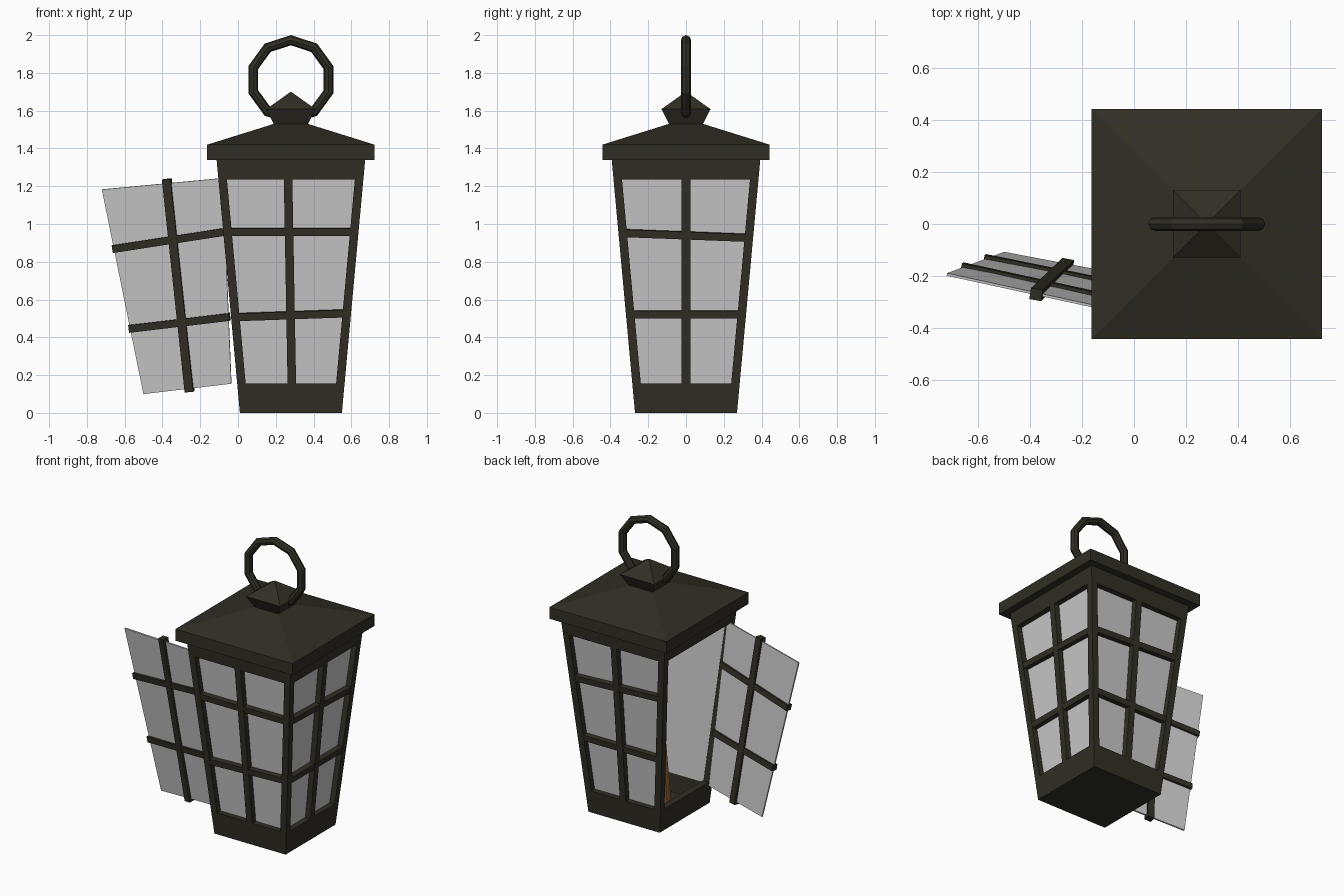
import bpy, bmesh, math
from mathutils import Vector, Matrix

if "Cube" in bpy.data.objects:
    bpy.data.objects.remove(bpy.data.objects["Cube"])

CX = 0.28                       # lantern axis


def material(name, rgb):
    m = bpy.data.materials.new(name)
    m.diffuse_color = (*rgb, 1)
    m.use_nodes = True
    m.node_tree.nodes["Principled BSDF"].inputs["Base Color"].default_value = m.diffuse_color
    return m


IRON = material("dark_iron", (0.030, 0.028, 0.018))
GLASS = material("pale_glass", (0.58, 0.58, 0.58))
WAX = material("amber_candle", (0.40, 0.155, 0.04))


def finish(name, bm, mat):
    bmesh.ops.recalc_face_normals(bm, faces=bm.faces)
    me = bpy.data.meshes.new(name)
    bm.to_mesh(me)
    bm.free()
    me.materials.append(mat)
    ob = bpy.data.objects.new(name, me)
    bpy.context.collection.objects.link(ob)
    return ob


def loft(name, rings, mat):
    """Closed solid through a list of equal-sized vertex rings."""
    bm = bmesh.new()
    vs = [[bm.verts.new(p) for p in r] for r in rings]
    n = len(rings[0])
    for a, b in zip(vs, vs[1:]):
        for i in range(n):
            bm.faces.new((a[i], a[(i + 1) % n], b[(i + 1) % n], b[i]))
    bm.faces.new(vs[0][::-1])
    bm.faces.new(vs[-1])
    return finish(name, bm, mat)


def square(h, z):
    return [(CX + sx * h, sy * h, z) for sx, sy in ((-1, -1), (1, -1), (1, 1), (-1, 1))]


def beam(name, p, q, width, front, back, normal):
    """Bar from p to q; front/back are offsets along the normal."""
    p, q, n = Vector(p), Vector(q), Vector(normal).normalized()
    s = (q - p).cross(n).normalized() * width / 2
    n = n - (q - p).normalized() * n.dot((q - p).normalized())
    return loft(name, [[c + s + n * front, c - s + n * front,
                        c - s + n * back, c + s + n * back] for c in (p, q)], IRON)


def pane(name, corners, normal, t=0.008):
    n = Vector(normal).normalized() * t / 2
    return loft(name, [[Vector(c) - n for c in corners], [Vector(c) + n for c in corners]], GLASS)


def half(z):                    # tapering body half width
    return 0.27 + 0.092 * z


Z0, Z1, ZT = 0.155, 1.235, 1.34

# hollow base tray, top rail, roof and finial
loft("base", [square(half(0), 0), square(half(Z0), Z0),
              square(half(Z0) - 0.045, Z0), square(half(0) - 0.04, 0.02)], IRON)
loft("top_rail", [square(half(Z1), Z1), square(half(ZT), ZT)], IRON)
loft("roof", [square(0.443, ZT), square(0.443, 1.42), square(0.09, 1.53)], IRON)
loft("finial", [square(0.088, 1.525), square(0.13, 1.608), square(0.001, 1.70)], IRON)

# corner posts
for i, (sx, sy) in enumerate(((-1, -1), (1, -1), (1, 1), (-1, 1))):
    rings = []
    for z in (Z0 - 0.01, Z1 + 0.01):
        h, k = half(z), half(z) - 0.045
        rings.append([(CX + sx * a, sy * b, z) for a, b in ((h, h), (k, h), (k, k), (h, k))])
    loft(f"corner_post_{i + 1}", rings, IRON)

# glazed walls: angle, ends of upper bar, lower bar, top/bottom shift of the upright
walls = (("front", 0, (0.955, 0.955), (0.505, 0.525), (-0.015, 0.005)),
         ("right", 90, (0.95, 0.925), (0.52, 0.52), (0, 0)),
         ("back", 180, (0.93, 0.96), (0.52, 0.52), (0, 0)))
for name, ang, up, low, shift in walls:
    M = Matrix.Translation((CX, 0, 0)) @ Matrix.Rotation(math.radians(ang), 4, 'Z')
    n = M.to_3x3() @ Vector((0, -1, -0.092))

    def at(u, z, inset=0.0):
        return M @ Vector((u, -half(z) + inset, z))
    e0, e1 = half(Z0) - 0.04, half(Z1) - 0.04
    pane(name + "_glass", [at(-e0, Z0 - 0.01, 0.042), at(e0, Z0 - 0.01, 0.042),
                           at(e1, Z1 + 0.01, 0.042), at(-e1, Z1 + 0.01, 0.042)], n)
    for label, (a, b) in (("upper", up), ("lower", low)):
        beam(f"{name}_{label}_bar", at(-half(a) + 0.03, a), at(half(b) - 0.03, b),
             0.04, -0.002, -0.04, n)
    beam(name + "_upright_bar", at(shift[0], Z1 + 0.005), at(shift[1], Z0 - 0.005),
         0.045, 0.0, -0.04, n)

# open door hanging from the front left corner
hb, ht = Vector((-0.035, -0.20, 0.155)), Vector((-0.08, -0.333, 1.243))
ob_, ot = Vector((-0.50, -0.112, 0.10)), Vector((-0.72, -0.194, 1.183))
dn = (ob_ - hb).cross(ht - hb).normalized()
if dn.y > 0:
    dn = -dn
pane("door_glass", [ob_, hb, ht, ot], dn, 0.01)


def door(u, v):                 # u: hinge to free edge, v: bottom to top
    return hb.lerp(ht, v).lerp(ob_.lerp(ot, v), u)


beam("door_upright_bar", door(0.48, -0.015), door(0.46, 1.02), 0.046, 0.022, -0.022, dn)
beam("door_upper_bar", door(-0.01, 0.74), door(1.01, 0.71), 0.04, 0.02, -0.02, dn)
beam("door_lower_bar", door(-0.01, 0.325), door(1.01, 0.32), 0.04, 0.02, -0.02, dn)

# tapered candle standing in the tray
loft("candle", [[(CX + r * math.cos(a), r * math.sin(a), z)
                 for a in (math.tau * i / 8 for i in range(8))]
                for r, z in ((0.14, 0.02), (0.10, 0.53), (0.08, 0.78))], WAX)

# ten-sided hanging ring
bpy.ops.mesh.primitive_torus_add(major_segments=10, minor_segments=8, major_radius=0.209,
                                 minor_radius=0.027)
ring = bpy.context.object
ring.name = "hanging_ring"
ring.data.transform(Matrix.Translation((CX, 0, 1.764)) @ Matrix.Rotation(math.pi / 2, 4, 'X')
                    @ Matrix.Rotation(math.radians(18), 4, 'Z'))
ring.data.materials.append(IRON)
